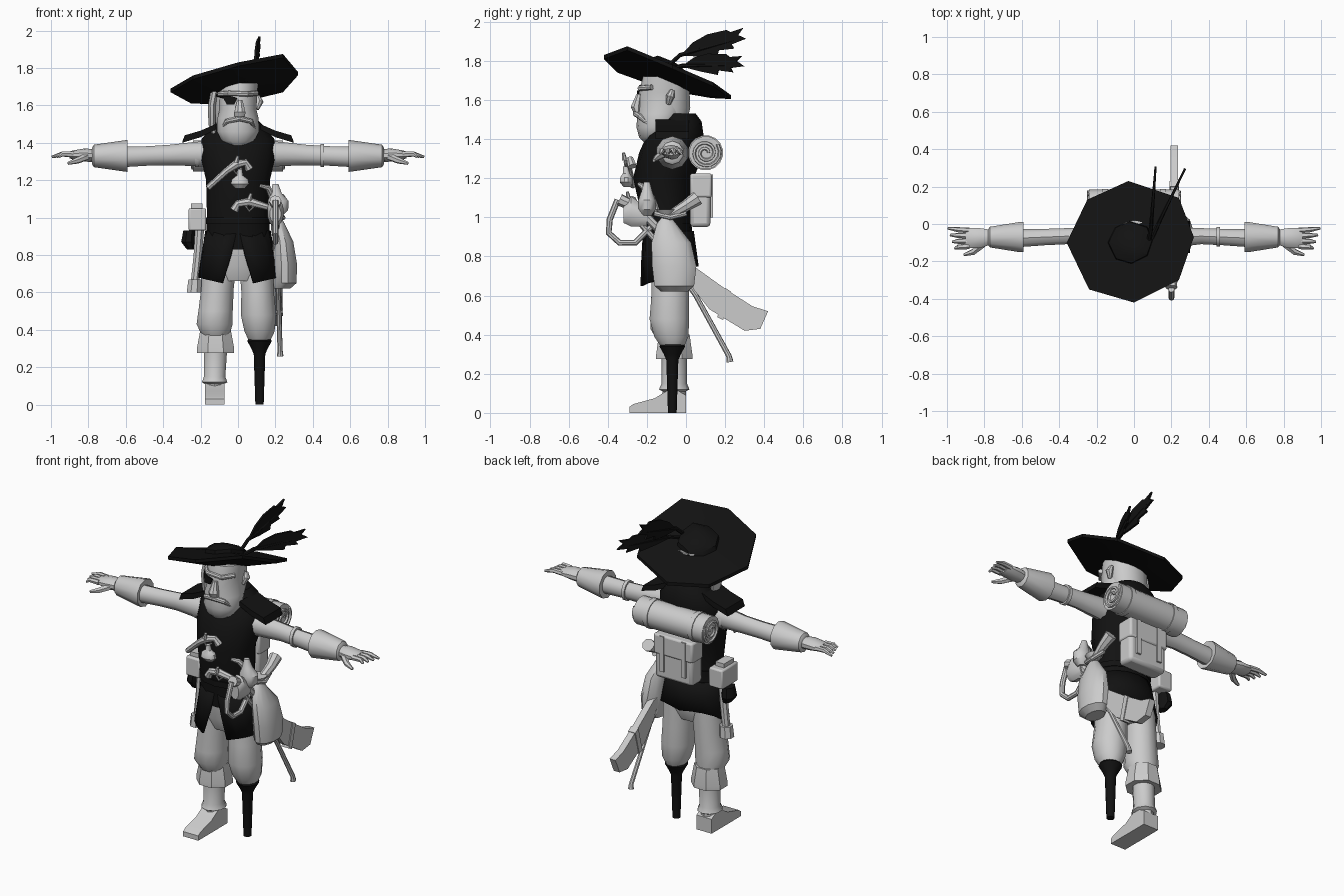
import bpy, bmesh, math
from mathutils import Vector


def material(name, v):
    m = bpy.data.materials.new(name)
    m.diffuse_color = (v, v, v, 1)
    return m


GREY, BLACK = material("pale_grey", 0.6), material("soot_black", 0.006)


def finish(name, bm, mat, angle=38):
    bmesh.ops.recalc_face_normals(bm, faces=bm.faces)
    me = bpy.data.meshes.new(name)
    bm.to_mesh(me)
    bm.free()
    for p in me.polygons:
        p.use_smooth = True
    me.set_sharp_from_angle(angle=math.radians(angle))
    me.materials.append(mat)
    ob = bpy.data.objects.new(name, me)
    bpy.context.collection.objects.link(ob)
    return ob


def skin(name, rings, mat, closed=True, caps=True):
    """Bridge equal-length rings of points."""
    bm = bmesh.new()
    vs = [[bm.verts.new(p) for p in r] for r in rings]
    n = len(rings[0])
    for a, b in zip(vs, vs[1:]):
        for i in range(n if closed else n - 1):
            j = (i + 1) % n
            bm.faces.new((a[i], a[j], b[j], b[i]))
    if caps:
        bm.faces.new(vs[0])
        bm.faces.new(vs[-1])
    return finish(name, bm, mat)


def loft(name, axis, stations, mat=GREY, n=12):
    """Stations: position on axis, two centre coords, two radii."""
    k = "XYZ".index(axis)
    rings = []
    for t, cu, cv, ru, rv in stations:
        ring = []
        for i in range(n):
            a = 2 * math.pi * (i + 0.5) / n
            p = [cu + ru * math.cos(a), cv + rv * math.sin(a)]
            p.insert(k, t)
            ring.append(p)
        rings.append(ring)
    return skin(name, rings, mat)


def tube(name, pts, radii, mat=GREY, n=8):
    """Round tube along a path, one radius or one per point."""
    pts = [Vector(p) for p in pts]
    if not isinstance(radii, (list, tuple)):
        radii = [radii] * len(pts)
    u, old, rings = None, None, []
    for i, p in enumerate(pts):
        t = (pts[min(i + 1, len(pts) - 1)] - pts[max(i - 1, 0)]).normalized()
        u = t.orthogonal().normalized() if u is None else old.rotation_difference(t) @ u
        old, v = t, t.cross(u)
        rings.append([p + radii[i] * (u * math.cos(2 * math.pi * j / n) + v * math.sin(2 * math.pi * j / n))
                      for j in range(n)])
    return skin(name, rings, mat)


def plate(name, pts, depth, mat=GREY):
    """Outline extruded by a depth vector."""
    d = Vector(depth) / 2
    return skin(name, [[Vector(p) - d for p in pts], [Vector(p) + d for p in pts]], mat)


def box(name, lo, hi, mat=GREY, bevel=0.0):
    (x0, y0, z0), (x1, y1, z1) = lo, hi
    ob = plate(name, [(x0, y0, (z0 + z1) / 2), (x1, y0, (z0 + z1) / 2),
                      (x1, y1, (z0 + z1) / 2), (x0, y1, (z0 + z1) / 2)], (0, 0, z1 - z0), mat)
    if bevel:
        b = ob.modifiers.new("bevel", "BEVEL")
        b.width, b.segments = bevel, 2
    return ob


# hat: tilted octagonal brim, sloping underside and low crown
rim = [(0.32, -0.07, 1.78), (0.24, 0.14, 1.69), (-0.03, 0.23, 1.625), (-0.25, 0.13, 1.63),
       (-0.36, -0.1, 1.69), (-0.24, -0.35, 1.76), (0.0, -0.42, 1.83), (0.24, -0.30, 1.875)]


def hat_ring(s, dz):
    return [(-0.02 + (x + 0.02) * s, -0.1 + (y + 0.1) * s, 1.73 + (z - 1.73) * s + dz) for x, y, z in rim]


skin("hat_brim", [hat_ring(0.42, -0.055), hat_ring(1, -0.02), hat_ring(1, 0), hat_ring(0.4, 0.015)], BLACK)
skin("hat_crown", [hat_ring(0.36, 0), hat_ring(0.34, 0.04), hat_ring(0.22, 0.065), hat_ring(0.08, 0.075)], BLACK)

# feathers: notched vanes on thin quills
vane = [(0, -0.01), (0.2, 0.11), (0.42, 0.16), (0.72, 0.15), (0.78, 0.11), (0.98, 0.12), (0.9, 0.05),
        (1.02, -0.02), (0.8, -0.04), (0.84, -0.1), (0.6, -0.07), (0.58, -0.13), (0.3, -0.08)]
for base, tip, rise in (((0.09, -0.03, 1.83), (0.115, 0.3, 1.92), 0.34), ((0.12, -0.02, 1.775), (0.27, 0.29, 1.78), 0.3)):
    b, d = Vector(base), Vector(tip) - Vector(base)
    side = d.cross(Vector((0, 0, 1))).normalized()
    plate("feather_vane", [b + d * s + Vector((0, 0, h * rise * 1.25)) for s, h in vane], side * 0.012, BLACK)
    tube("feather_quill", [(0.07, -0.13, 1.74), b, b + d * 0.9], [0.012, 0.012, 0.006], BLACK, 6)

# head with jaw, nose, moustache, ears and eye patch
loft("head", "Z", [(1.385, 0, -0.18, 0.04, 0.035), (1.41, 0, -0.165, 0.09, 0.075), (1.46, 0, -0.145, 0.115, 0.108),
                   (1.53, 0, -0.13, 0.113, 0.12), (1.58, 0, -0.115, 0.1, 0.128), (1.64, 0, -0.11, 0.105, 0.13),
                   (1.72, 0, -0.1, 0.11, 0.12)], n=14)
loft("back_hair", "Z", [(1.5, -0.02, -0.07, 0.1, 0.08), (1.56, -0.02, -0.07, 0.115, 0.095),
                        (1.68, -0.015, -0.08, 0.12, 0.1)])
loft("side_lock", "Z", [(1.42, -0.12, -0.1, 0.012, 0.02), (1.5, -0.14, -0.1, 0.02, 0.045),
                        (1.6, -0.14, -0.1, 0.022, 0.06), (1.68, -0.125, -0.1, 0.022, 0.06)], n=8)
loft("nose", "Z", [(1.54, 0.01, -0.25, 0.03, 0.022), (1.565, 0.01, -0.255, 0.032, 0.03),
                   (1.63, 0.01, -0.24, 0.015, 0.015)], n=8)
tube("frown", [(-0.085, -0.2, 1.48), (-0.06, -0.235, 1.515), (0.01, -0.258, 1.53), (0.07, -0.235, 1.515),
               (0.09, -0.2, 1.48)], [0.006, 0.014, 0.015, 0.014, 0.006])
tube("brow", [(-0.1, -0.17, 1.66), (-0.05, -0.232, 1.665), (0.05, -0.235, 1.66), (0.1, -0.175, 1.665)], 0.014)
tube("ear", [(0.1, -0.09, 1.58), (0.115, -0.08, 1.62), (0.105, -0.07, 1.65)], [0.012, 0.022, 0.012])
plate("eye_patch", [(-0.085, -0.215, 1.65), (-0.06, -0.24, 1.605), (-0.02, -0.246, 1.605), (-0.003, -0.246, 1.64),
                    (-0.04, -0.245, 1.65)], (0, 0.009, 0), BLACK)
tube("patch_strap", [(-0.085, -0.205, 1.645), (-0.115, -0.13, 1.655)], 0.008, BLACK, 6)

# coat body, collar and open skirt
loft("coat_body", "Z", [(0.83, 0, -0.09, 0.18, 0.13), (1.0, 0, -0.1, 0.17, 0.125), (1.2, 0, -0.115, 0.175, 0.155),
                        (1.33, 0, -0.075, 0.205, 0.165), (1.42, 0, -0.055, 0.2, 0.145),
                        (1.49, 0, -0.025, 0.14, 0.105), (1.53, 0, -0.035, 0.1, 0.085)], BLACK, 14)
skirt = []
for f in (0, 0.45, 1):
    ring = []
    for i in range(17):
        gap = 0.04 + 0.36 * f
        a = gap + (2 * math.pi - 2 * gap) * i / 16
        back = max(0, -math.cos(a))
        hem = 0.63 + 0.12 * back + 0.05 * abs(math.sin(a))
        ring.append(((0.175 + 0.04 * f) * math.sin(a), -0.09 - (0.13 + 0.025 * f) * math.cos(a), 0.93 + (hem - 0.93) * f))
    skirt.append(ring)
ob = skin("coat_skirt", skirt, BLACK, closed=False, caps=False)
ob.modifiers.new("thickness", "SOLIDIFY").thickness = 0.012
loft("belt", "Z", [(0.965, 0, -0.1, 0.178, 0.133), (1.0, 0, -0.1, 0.178, 0.133)], BLACK, 14)

# arms, shoulder flaps, flared cuffs and hands
for s in (-1, 1):
    loft("sleeve", "X", [(s * 0.15, -0.07, 1.34, 0.06, 0.07), (s * 0.24, -0.07, 1.34, 0.055, 0.064),
                         (s * 0.36, -0.065, 1.335, 0.045, 0.055), (s * 0.48, -0.07, 1.33, 0.046, 0.052),
                         (s * 0.6, -0.075, 1.325, 0.05, 0.054)], n=10)
    loft("cuff", "X", [(s * 0.6, -0.075, 1.33, 0.045, 0.045), (s * 0.592, -0.07, 1.33, 0.085, 0.085),
                       (s * 0.61, -0.07, 1.33, 0.085, 0.083), (s * 0.77, -0.07, 1.33, 0.058, 0.06),
                       (s * 0.78, -0.07, 1.33, 0.045, 0.045)], n=10)
    loft("palm", "X", [(s * 0.76, -0.07, 1.33, 0.04, 0.035), (s * 0.82, -0.075, 1.335, 0.055, 0.035),
                       (s * 0.88, -0.075, 1.335, 0.055, 0.025), (s * 0.9, -0.075, 1.335, 0.045, 0.018)], n=10)
    for j in range(4):
        y = -0.035 - 0.028 * j
        tube("finger", [(s * 0.88, y, 1.337), (s * 0.94, y + 0.003 * (1.5 - j), 1.34),
                        (s * (0.995 - 0.012 * j), y + 0.008 * (1.5 - j), 1.325)], [0.016, 0.014, 0.007], n=6)
    tube("thumb", [(s * 0.81, -0.11, 1.325), (s * 0.86, -0.15, 1.305), (s * 0.91, -0.165, 1.29)], [0.02, 0.017, 0.008], n=6)
    plate("shoulder_flap", [(s * 0.12, -0.07, 1.47), (s * 0.2, -0.07, 1.43), (s * 0.3, -0.07, 1.40),
                            (s * 0.285, -0.07, 1.44), (s * 0.2, -0.07, 1.465), (s * 0.12, -0.07, 1.5)],
          (0, 0.17, 0), BLACK)
for x, n in ((0.45, "arm_band"), (-0.22, "shoulder_band")):
    loft(n, "X", [(x - 0.01, -0.068, 1.332, 0.054, 0.063), (x + 0.01, -0.068, 1.332, 0.054, 0.063)])

# trousers
loft("hips", "Z", [(0.66, 0, -0.085, 0.13, 0.08), (0.74, 0, -0.085, 0.18, 0.115), (0.9, 0, -0.09, 0.165, 0.115)])
loft("booted_trouser", "Z", [(0.37, -0.12, -0.07, 0.075, 0.08), (0.43, -0.125, -0.085, 0.1, 0.1),
                             (0.5, -0.12, -0.085, 0.095, 0.1), (0.62, -0.11, -0.08, 0.09, 0.1),
                             (0.8, -0.095, -0.08, 0.095, 0.1)])
loft("peg_trouser", "Z", [(0.345, 0.115, -0.07, 0.06, 0.065), (0.39, 0.115, -0.075, 0.083, 0.09),
                          (0.48, 0.11, -0.085, 0.098, 0.105), (0.6, 0.105, -0.08, 0.09, 0.1),
                          (0.8, 0.095, -0.08, 0.095, 0.1)])

# wooden peg
loft("peg", "Z", [(0, 0.115, -0.07, 0.023, 0.023), (0.27, 0.115, -0.07, 0.032, 0.032),
                  (0.3, 0.115, -0.07, 0.045, 0.045), (0.34, 0.115, -0.07, 0.068, 0.068),
                  (0.355, 0.115, -0.07, 0.06, 0.06)], BLACK)

# boot
loft("boot_cuff", "Z", [(0.28, -0.12, -0.06, 0.065, 0.065), (0.275, -0.12, -0.06, 0.108, 0.1),
                        (0.3, -0.12, -0.06, 0.108, 0.1), (0.4, -0.12, -0.06, 0.088, 0.085)], n=8)
loft("boot_shin", "Z", [(0.03, -0.125, -0.06, 0.05, 0.055), (0.11, -0.125, -0.06, 0.052, 0.06),
                        (0.12, -0.125, -0.06, 0.072, 0.078), (0.15, -0.125, -0.06, 0.06, 0.065),
                        (0.29, -0.12, -0.06, 0.065, 0.065)], n=10)
plate("boot_foot", [(-0.125, y, z) for y, z in ((0, 0), (0, 0.09), (-0.07, 0.13), (-0.16, 0.075), (-0.27, 0.045),
                                                (-0.29, 0.03), (-0.29, 0))], (0.105, 0, 0))

# bedroll with straps and spiral ends, over a backpack
loft("bedroll", "X", [(-0.24, 0.1, 1.33, 0.085, 0.085), (0.24, 0.1, 1.33, 0.085, 0.085)], n=16)
for s in (-1, 1):
    loft("bedroll_strap", "X", [(s * 0.14, 0.1, 1.33, 0.09, 0.09), (s * 0.17, 0.1, 1.33, 0.09, 0.09)], n=16)
    tube("bedroll_spiral", [(s * 0.243, 0.1 + (0.015 + 0.0021 * i) * math.cos(i / 2.2),
                             1.33 + (0.015 + 0.0021 * i) * math.sin(i / 2.2)) for i in range(30)], 0.009, n=5)
    box("pack_strap", (s * 0.075 - 0.015, 0.12, 1.0), (s * 0.075 + 0.015, 0.137, 1.22))
box("backpack", (-0.13, 0.02, 0.95), (0.13, 0.125, 1.22), bevel=0.02)
box("pack_flap", (-0.135, 0.02, 1.1), (0.135, 0.132, 1.225), bevel=0.012)

# tied sack and small flask at the hip
loft("sack", "Z", [(0.62, 0.235, -0.06, 0.045, 0.07), (0.65, 0.25, -0.06, 0.065, 0.105),
                   (0.75, 0.25, -0.06, 0.068, 0.117), (0.87, 0.24, -0.075, 0.058, 0.105),
                   (0.97, 0.215, -0.1, 0.035, 0.05), (1.0, 0.21, -0.1, 0.022, 0.025), (1.04, 0.21, -0.1, 0.05, 0.055)])
tube("sack_tie", [(0.215, -0.16, 1.02), (0.24, -0.08, 1.0), (0.22, 0.0, 1.02)], 0.014)
tube("spyglass", [(0.215, -0.1, 1.0), (0.225, 0.0, 1.06), (0.22, 0.06, 1.1)], [0.022, 0.03, 0.038])
loft("flask", "Z", [(1.01, 0.215, -0.2, 0.025, 0.025), (1.04, 0.215, -0.2, 0.055, 0.045), (1.09, 0.215, -0.2, 0.058, 0.045),
                    (1.13, 0.205, -0.2, 0.03, 0.03), (1.18, 0.2, -0.2, 0.016, 0.016)])

# cutlass: broad scabbard, hilt and guard, plus a rapier behind it
plate("scabbard", [(0.215, y, z) for y, z in ((-0.02, 0.76), (0.04, 0.75), (0.2, 0.635), (0.34, 0.545), (0.42, 0.52),
                                              (0.38, 0.43), (0.3, 0.42), (0.12, 0.53), (0.04, 0.63))], (0.04, 0, 0))
plate("scabbard_band", [(0.215, y, z) for y, z in ((0.2, 0.64), (0.23, 0.62), (0.19, 0.475), (0.16, 0.49))], (0.05, 0, 0))
tube("rapier", [(0.2, -0.26, 1.0), (0.2, -0.1, 0.82), (0.215, 0.05, 0.6), (0.225, 0.22, 0.29), (0.225, 0.225, 0.26)],
     [0.016, 0.016, 0.013, 0.014, 0.018])
tube("cutlass_grip", [(0.2, -0.12, 0.92), (0.2, -0.25, 1.05), (0.2, -0.34, 1.09)], [0.022, 0.026, 0.032])
tube("cutlass_guard", [(0.2, -0.35, 1.09), (0.2, -0.39, 0.99), (0.2, -0.395, 0.92), (0.2, -0.34, 0.87),
                       (0.2, -0.26, 0.87), (0.2, -0.18, 0.95)], 0.016)
loft("hilt_cup", "Y", [(-0.32, 0.2, 1.02, 0.03, 0.05), (-0.28, 0.2, 1.03, 0.045, 0.08), (-0.2, 0.2, 1.0, 0.03, 0.05)])

# chest pistols, powder horn and pouch
for name, pts, r in (
        ("upper_pistol", [(-0.16, -0.27, 1.16), (-0.06, -0.295, 1.25), (-0.01, -0.295, 1.285), (0.04, -0.285, 1.295),
                          (0.06, -0.275, 1.26)], [0.016, 0.018, 0.024, 0.019, 0.024]),
        ("lower_pistol", [(-0.02, -0.265, 1.04), (0.0, -0.27, 1.075), (0.06, -0.275, 1.085), (0.18, -0.25, 1.05)],
         [0.024, 0.02, 0.024, 0.016])):
    tube(name, pts, r)
    c = Vector(pts[2])
    tube(name + "_lock", [c + Vector((0, -0.02, 0.01)), c + Vector((0.01, -0.025, 0.045))], [0.014, 0.008], n=6)
    tube(name + "_trigger", [c + Vector((-0.02, 0, -0.02)), c + Vector((0.0, 0, -0.05)), c + Vector((0.03, 0, -0.02))], 0.006, n=6)
loft("round_bottle", "Z", [(1.155, 0.01, -0.3, 0.025, 0.02), (1.18, 0.01, -0.305, 0.05, 0.035),
                           (1.205, 0.01, -0.305, 0.045, 0.032), (1.225, 0.01, -0.305, 0.018, 0.018),
                           (1.26, 0.01, -0.31, 0.013, 0.013)])
tube("powder_horn", [(0.12, -0.24, 1.17), (0.16, -0.22, 1.16), (0.19, -0.18, 1.1), (0.19, -0.16, 1.03)], [0.01, 0.016, 0.022, 0.028])

# pouches, books and tool hanging from the other hip
box("book_pouch", (-0.265, -0.14, 0.93), (-0.17, 0.02, 1.05), bevel=0.01)
box("book", (-0.25, -0.12, 1.0), (-0.19, -0.02, 1.075))
loft("dark_pouch", "Z", [(0.83, -0.25, -0.05, 0.025, 0.03), (0.87, -0.265, -0.05, 0.042, 0.055),
                         (0.93, -0.26, -0.05, 0.035, 0.045)], BLACK, 8)
loft("tool_handle", "Z", [(0.66, -0.23, -0.07, 0.024, 0.026), (0.8, -0.215, -0.07, 0.024, 0.026),
                          (0.94, -0.205, -0.07, 0.026, 0.028)], n=8)
loft("tool_head", "Z", [(0.6, -0.235, -0.07, 0.042, 0.045), (0.67, -0.23, -0.07, 0.038, 0.04)], n=8)
